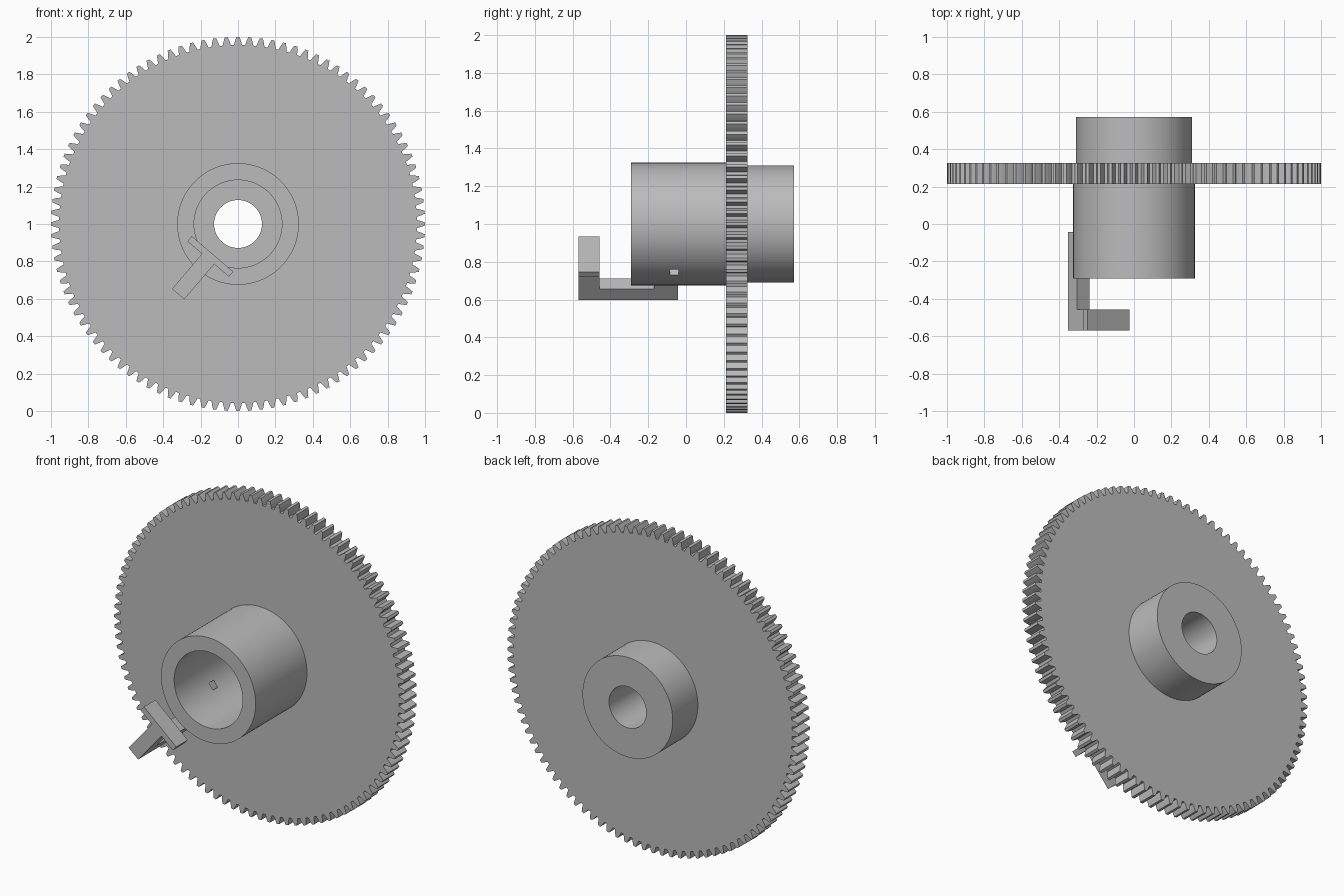
import bpy, bmesh
from math import sin, cos, pi, radians
from mathutils import Matrix

cube = bpy.data.objects.get("Cube")
if cube:
    bpy.data.objects.remove(cube, do_unlink=True)

GREY = (0.5, 0.5, 0.5, 1)
mat = bpy.data.materials.new("plain_grey")
mat.use_nodes = True
mat.diffuse_color = GREY
mat.node_tree.nodes["Principled BSDF"].inputs["Base Color"].default_value = GREY

AXIS_Z = 1.0
GEAR_FRONT, GEAR_BACK = 0.213, 0.326


def finish(name, bm):
    bmesh.ops.recalc_face_normals(bm, faces=bm.faces)
    mesh = bpy.data.meshes.new(name)
    bm.to_mesh(mesh)
    bm.free()
    mesh.materials.append(mat)
    obj = bpy.data.objects.new(name, mesh)
    bpy.context.collection.objects.link(obj)
    return obj


def make_active(obj):
    bpy.ops.object.select_all(action='DESELECT')
    obj.select_set(True)
    bpy.context.view_layer.objects.active = obj


def loft(bm, rings):
    """Join a closed cycle of equal vertex rings with quads."""
    for a, b in zip(rings, rings[1:] + rings[:1]):
        n = len(a)
        for i in range(n):
            j = (i + 1) % n
            bm.faces.new((a[i], a[j], b[j], b[i]))


def ring(bm, polar, y):
    return [bm.verts.new((r * cos(a), y, AXIS_Z + r * sin(a))) for r, a in polar]


def radial_box(bm, angle, r, y, half_width):
    """Box between radii r and depths y, turned to a given angle on the axis."""
    size = Matrix.Diagonal((r[1] - r[0], y[1] - y[0], 2 * half_width, 1))
    place = Matrix.Translation(((r[0] + r[1]) / 2, (y[0] + y[1]) / 2, 0))
    turn = Matrix.Translation((0, 0, AXIS_Z)) @ Matrix.Rotation(-radians(angle), 4, 'Y')
    bmesh.ops.create_cube(bm, size=1, matrix=turn @ place @ size)


# Toothed wheel, open in the middle for the hub
TEETH = 100
pitch = 2 * pi / TEETH
tooth = [(0.957, -0.36), (0.98, -0.25), (1.0, -0.13),
         (1.0, 0.13), (0.98, 0.25), (0.957, 0.36)]
outer = [(r, (i + t) * pitch) for i in range(TEETH) for r, t in tooth]
inner = [(0.29, a) for r, a in outer]
bm = bmesh.new()
loft(bm, [ring(bm, outer, GEAR_FRONT), ring(bm, outer, GEAR_BACK),
          ring(bm, inner, GEAR_BACK), ring(bm, inner, GEAR_FRONT)])
finish("gear_wheel", bm)

# Hub: wide front sleeve, narrower back boss, stepped bore
profile = [(0.325, -0.291), (0.325, 0.27), (0.31, 0.27), (0.31, 0.573),
           (0.128, 0.573), (0.128, 0.27), (0.235, 0.27), (0.235, -0.291)]
SIDES = 96
bm = bmesh.new()
loft(bm, [ring(bm, [(r, 2 * pi * i / SIDES) for i in range(SIDES)], y)
          for r, y in profile])
hub = finish("hub", bm)

# Small square holes through the sleeve wall
for angle, y in ((308, -0.063), (217, 0.025)):
    bm = bmesh.new()
    radial_box(bm, angle, (0.2, 0.4), (y - 0.023, y + 0.023), 0.023)
    cutter = finish("hole_cutter", bm)
    cutter.hide_render = True
    mod = hub.modifiers.new("hole", 'BOOLEAN')
    mod.operation = 'DIFFERENCE'
    mod.solver = 'EXACT'
    mod.object = cutter
    make_active(hub)
    bpy.ops.object.modifier_apply(modifier=mod.name)
    bpy.data.objects.remove(cutter, do_unlink=True)
make_active(hub)
bpy.ops.object.shade_smooth_by_angle(angle=radians(30))

# Lever: T-shaped front, arm running back, peg into the sleeve
LEVER = 229.5
FRONT = (-0.57, -0.457)
for name, r, y, half in (
        ("lever_crossbar", (0.21, 0.246), FRONT, 0.146),
        ("lever_stem", (0.246, 0.493), FRONT, 0.043),
        ("lever_arm", (0.417, 0.493), (-0.457, -0.042), 0.043),
        ("lever_peg", (0.29, 0.417), (-0.17, -0.042), 0.043)):
    bm = bmesh.new()
    radial_box(bm, LEVER, r, y, half)
    finish(name, bm)
